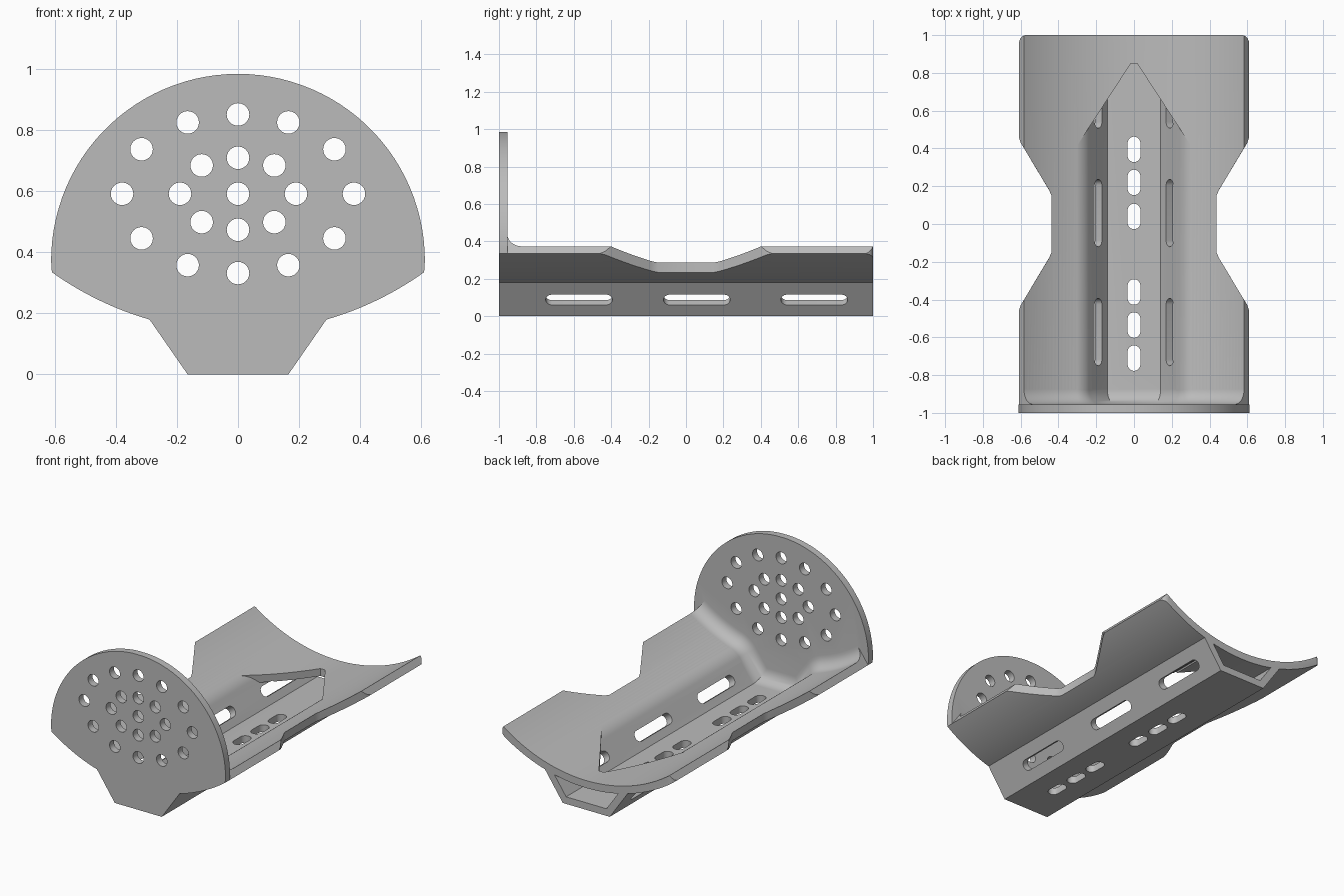
import bpy, bmesh
from math import sin, cos, pi, sqrt, atan2, radians
from mathutils import Matrix, Vector

if "Cube" in bpy.data.objects:
    bpy.data.objects.remove(bpy.data.objects["Cube"])

gray = bpy.data.materials.new("plain_gray")
gray.use_nodes = True
gray.diffuse_color = (0.5, 0.5, 0.5, 1)
gray.node_tree.nodes["Principled BSDF"].inputs["Base Color"].default_value = (0.5, 0.5, 0.5, 1)

# Shared dimensions
WALL = 0.045
BACK = -1 + WALL                    # inner face of the end plate
CENTER = Vector((0, 1.186))         # centre of the cradle arcs
R_OUT, R_IN = 1.047, 1.0
FOOT = Vector((0.165, 0))           # outer lower corner of the channel
KNEE = Vector((0.29, 0.18))         # channel wall meets cradle
U = (KNEE - FOOT).normalized()      # direction up the channel wall
N = Vector((U.y, -U.x))             # outward normal of the wall
INNER = Vector((FOOT.x + (WALL * -N.y - WALL) / N.x, WALL))
TIP = atan2(0.61, CENTER.y - 0.335)  # arc angle at the wing edge
ALONG_Y = Matrix.Rotation(pi / 2, 4, 'X')


def arc(radius, a0, a1, steps):
    return [CENTER + radius * Vector((sin(a0 + (a1 - a0) * i / steps),
                                      -cos(a0 + (a1 - a0) * i / steps)))
            for i in range(steps + 1)]


def mirrored(half):
    return half + [Vector((-p[0], p[1])) for p in reversed(half)]


def add_prism(bm, pts, lo, hi, matrix=Matrix()):
    rings = [[bm.verts.new(matrix @ Vector((p[0], p[1], h))) for p in pts] for h in (lo, hi)]
    for ring in rings:
        bm.faces.new(ring)
    for i in range(len(pts)):
        j = (i + 1) % len(pts)
        bm.faces.new((rings[0][i], rings[0][j], rings[1][j], rings[1][i]))


def finish(bm, name):
    bmesh.ops.recalc_face_normals(bm, faces=bm.faces[:])
    mesh = bpy.data.meshes.new(name)
    bm.to_mesh(mesh)
    bm.free()
    mesh.materials.append(gray)
    ob = bpy.data.objects.new(name, mesh)
    bpy.context.collection.objects.link(ob)
    return ob


def prism(name, pts, lo, hi, matrix=Matrix()):
    bm = bmesh.new()
    add_prism(bm, pts, lo, hi, matrix)
    return finish(bm, name)


def prism_y(name, pts, y0, y1):
    return prism(name, pts, -y1, -y0, ALONG_Y)


def combine(target, other, operation):
    mod = target.modifiers.new("join", 'BOOLEAN')
    mod.operation, mod.object, mod.solver = operation, other, 'EXACT'
    bpy.context.view_layer.objects.active = target
    bpy.ops.object.modifier_apply(modifier=mod.name)
    bpy.data.objects.remove(other)


def stadium(length, width):
    r, s = width / 2, (length - width) / 2
    return [((s if i <= 12 else -s) + r * sin(pi * (i - i // 13) / 12),
             r * cos(pi * (i - i // 13) / 12)) for i in range(26)]


# Cradle body: channel below, curved wings above
knee_angle = atan2(KNEE.x, CENTER.y - KNEE.y)
under = [FOOT] + arc(R_OUT, knee_angle, TIP, 16)
body = prism_y("cradle", mirrored(under + arc(R_IN, TIP, 0.01, 32)), BACK, 1)

# Plan outline with narrowed waist and rounded rear corners
waist = [(0.437, 0.15), (0.45, 0.18), (0.585, 0.405), (0.60, 0.43), (0.61, 0.46), (0.62, 0.5)]
side = [(0.62, -1.2)] + [(x, -y) for x, y in reversed(waist)] + waist
side += [(0.612, 0.955), (0.603, 0.98), (0.59, 0.995), (0.57, 1.002)]
combine(body, prism("plan_cutter", mirrored(side), -0.2, 1.5), 'INTERSECT')

# Hollow channel running under the rear cover
t = 0
while (INNER + U * t - CENTER).length > R_OUT:
    t += 0.0005
top = INNER + U * t
roof = arc(R_OUT, atan2(top.x, CENTER.y - top.y), 0.005, 12)
combine(body, prism_y("hollow_cutter", mirrored([INNER] + roof), BACK, 1.2), 'DIFFERENCE')

# Rounded shoulder between channel wall and wing
RF = 0.12
base = INNER + N * RF - CENTER
b = base.dot(U)
shoulder = CENTER + base + U * (-b - sqrt(b * b - base.length_squared + (R_IN + RF) ** 2))
a0 = atan2(-N.y, -N.x)
to_c = CENTER - shoulder
a1 = atan2(to_c.y, to_c.x)
round_pts = [shoulder + RF * Vector((cos(a0 + (a1 - a0) * i / 10), sin(a0 + (a1 - a0) * i / 10)))
             for i in range(11)]

# Open top of the channel, pointed at the rear
inset = Vector((-0.0005, 0))
half = [INNER + U * 0.06 + inset] + [p + inset for p in round_pts] + [Vector((round_pts[-1].x, 0.8))]
bm = bmesh.new()
add_prism(bm, mirrored(half), -1, -BACK, ALONG_Y)
for co, no in (((0, 0.875, 0), (1.53, 1, 0)), ((0, 0.875, 0), (-1.53, 1, 0)), ((0, 0.85, 0), (0, 1, 0))):
    bmesh.ops.bisect_plane(bm, geom=bm.verts[:] + bm.edges[:] + bm.faces[:],
                           plane_co=co, plane_no=no, clear_outer=True)
    bmesh.ops.holes_fill(bm, edges=[e for e in bm.edges if e.is_boundary])
combine(body, finish(bm, "opening_cutter"), 'DIFFERENCE')

# Round end plate
RP, ZP = 0.6125, 0.3725
low = atan2(0.335 - ZP, 0.61)
rim = [Vector((RP * cos(low + (pi / 2 - low) * i / 28), ZP + RP * sin(low + (pi / 2 - low) * i / 28)))
       for i in range(28)]
plate = prism_y("end_plate", mirrored(under + rim[1:]), -1, BACK)
combine(body, plate, 'UNION')

# Fillet where the end plate meets the cradle
inner_half = arc(R_IN, TIP, atan2(round_pts[-1].x, CENTER.y - round_pts[-1].y), 16)
inner_half += list(reversed(round_pts))[1:] + [INNER]
path = mirrored(inner_half)
R, EPS = 0.08, 0.004
section = [(-EPS, BACK - EPS), (-EPS, BACK + R)]
section += [(R - R * cos(pi * i / 16), BACK + R - R * sin(pi * i / 16)) for i in range(9)]
section += [(R, BACK - EPS)]
bm = bmesh.new()
rows = []
for i, p in enumerate(path):
    if i in (0, len(path) - 1):
        miter = (CENTER - p).normalized()
    else:
        d1, d2 = (p - path[i - 1]).normalized(), (path[i + 1] - p).normalized()
        n1, n2 = Vector((d1.y, -d1.x)), Vector((d2.y, -d2.x))
        miter = (n1 + n2) / (1 + n1.dot(n2))
    rows.append([bm.verts.new((p.x + miter.x * d, y, p.y + miter.y * d)) for d, y in section])
for r1, r2 in zip(rows, rows[1:]):
    for k in range(len(section)):
        m = (k + 1) % len(section)
        bm.faces.new((r1[k], r1[m], r2[m], r2[k]))
bm.faces.new(rows[0])
bm.faces.new(rows[-1])
combine(body, finish(bm, "fillet"), 'UNION')

# Slots in the channel floor and walls
bm = bmesh.new()
for y in (0.395, 0.22, 0.04, -0.36, -0.535, -0.71):
    add_prism(bm, stadium(0.135, 0.068), -0.05, 0.09,
              Matrix.Translation((0, y, 0)) @ Matrix.Rotation(pi / 2, 4, 'Z'))
mid = FOOT + U * 0.107
for s in (1, -1):
    for y in (-0.572, 0.058, 0.686):
        frame = Matrix(((0, s * U.x, s * N.x, s * mid.x), (1, 0, 0, y),
                        (0, U.y, N.y, mid.y), (0, 0, 0, 1)))
        add_prism(bm, stadium(0.357, 0.067), -0.08, 0.05, frame)
combine(body, finish(bm, "slot_cutter"), 'DIFFERENCE')

# Round holes in the end plate
spots = {(0, 0)}
for x, z in ((0.19, 0), (0.119, 0.093), (0, 0.118), (0.38, 0), (0.316, 0.146), (0.165, 0.234), (0, 0.26)):
    spots |= {(sx * x, sz * z) for sx in (1, -1) for sz in (1, -1)}
bm = bmesh.new()
for x, z in sorted(spots):
    ring = [(x + 0.037 * cos(pi * i / 12), 0.592 + z + 0.037 * sin(pi * i / 12)) for i in range(24)]
    add_prism(bm, ring, 0.9, 1.1, ALONG_Y)
combine(body, finish(bm, "hole_cutter"), 'DIFFERENCE')

# Smooth curved surfaces, keep crisp edges
bpy.ops.object.select_all(action='DESELECT')
body.select_set(True)
bpy.context.view_layer.objects.active = body
bpy.ops.object.shade_smooth_by_angle(angle=radians(30))
